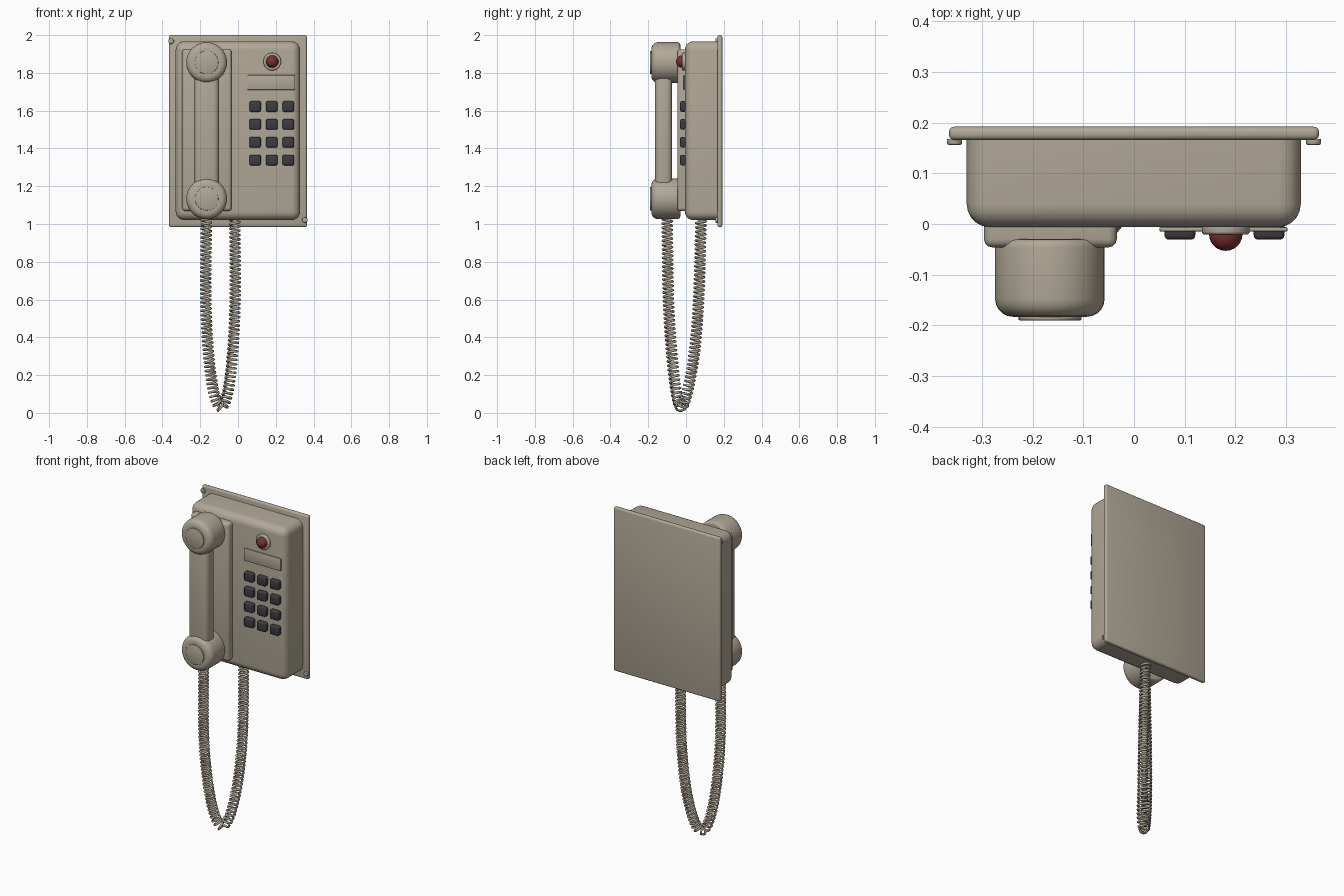
import bpy, bmesh, math
from mathutils import Vector, Matrix

cube = bpy.data.objects.get("Cube")
if cube:
    bpy.data.objects.remove(cube, do_unlink=True)


def material(name, colour):
    m = bpy.data.materials.new(name)
    m.use_nodes = True
    m.diffuse_color = (*colour, 1)
    m.node_tree.nodes["Principled BSDF"].inputs["Base Color"].default_value = (*colour, 1)
    return m


BEIGE = material("beige plastic", (0.44, 0.395, 0.31))
DARK = material("dark keys", (0.045, 0.045, 0.053))
RED = material("red lamp", (0.19, 0.032, 0.026))


def finish(name, bm, mat):
    bmesh.ops.recalc_face_normals(bm, faces=bm.faces)
    mesh = bpy.data.meshes.new(name)
    bm.to_mesh(mesh)
    bm.free()
    mesh.materials.append(mat)
    ob = bpy.data.objects.new(name, mesh)
    bpy.context.collection.objects.link(ob)
    bpy.ops.object.select_all(action="DESELECT")
    ob.select_set(True)
    bpy.context.view_layer.objects.active = ob
    bpy.ops.object.shade_smooth_by_angle(angle=math.radians(35))
    return ob


def box(name, x, y, z, mat, bevel=0, segments=3, flat_back=False):
    """Rounded box from (min, max) ranges; flat_back keeps the rear rim square."""
    lo, hi = Vector((x[0], y[0], z[0])), Vector((x[1], y[1], z[1]))
    bm = bmesh.new()
    bmesh.ops.create_cube(bm, size=1)
    for v in bm.verts:
        v.co = (lo + hi) / 2 + v.co * (hi - lo)
    if bevel:
        edges = [e for e in bm.edges
                 if not (flat_back and all(v.co.y > y[1] - 0.001 for v in e.verts))]
        bmesh.ops.bevel(bm, geom=edges, offset=bevel, segments=segments,
                        profile=0.5, affect="EDGES")
    return finish(name, bm, mat)


def lathe(name, x, z, profile, mat, sides=32):
    """Turn (radius, y) points about an axis running front to back."""
    bm = bmesh.new()
    verts = [bm.verts.new((x + r, y, z)) for r, y in profile]
    edges = [bm.edges.new(p) for p in zip(verts, verts[1:])]
    bmesh.ops.spin(bm, geom=verts + edges, cent=(x, 0, z), axis=(0, 1, 0),
                   angle=math.tau, steps=sides, use_merge=True)
    bmesh.ops.remove_doubles(bm, verts=bm.verts, dist=0.0001)
    return finish(name, bm, mat)


def drum(radius, front, back, round_front, round_back, steps=5):
    """Profile of a disc with rounded rims."""
    turns = [i * math.pi / 2 / steps for i in range(steps + 1)]
    pts = [(0, front)]
    pts += [(radius - round_front * (1 - math.sin(a)),
             front + round_front * (1 - math.cos(a))) for a in turns]
    pts += [(radius - round_back * (1 - math.cos(a)),
             back - round_back * (1 - math.sin(a))) for a in turns]
    return pts + [(0, back)]


# Housing on its wall plate
box("wall_plate", (-0.365, 0.365), (0.166, 0.192), (0.984, 2.0), BEIGE, 0.01)
box("housing", (-0.33, 0.329), (-0.006, 0.17), (1.021, 1.967), BEIGE, 0.045, 5, True)
box("cradle", (-0.296, -0.034), (-0.046, 0.0), (1.069, 1.925), BEIGE, 0.016, 3, True)
for label, sx, sz in (("upper_screw", -0.354, 1.968), ("lower_screw", 0.354, 1.021)):
    lathe(label, sx, sz, drum(0.015, 0.156, 0.168, 0.004, 0.001, 2), BEIGE, 16)

# Handset
HX = -0.166
box("handset_grip", (HX - 0.066, HX + 0.066), (-0.165, -0.074), (1.138, 1.855),
    BEIGE, 0.03, 4)
for label, cz in (("earpiece", 1.855), ("mouthpiece", 1.134)):
    lathe(label + "_cup", HX, cz, drum(0.108, -0.183, -0.03, 0.035, 0.016), BEIGE, 40)
    lathe(label + "_cap", HX, cz, drum(0.062, -0.19, -0.18, 0.002, 0.001, 2), BEIGE)

# Lamp and label plate
lathe("lamp_ring", 0.181, 1.86, drum(0.047, -0.021, 0.0, 0.006, 0.002, 3), BEIGE)
bm = bmesh.new()
bmesh.ops.create_uvsphere(bm, u_segments=24, v_segments=16, radius=0.033,
                          matrix=Matrix.Translation((0.181, -0.02, 1.86)))
finish("lamp", bm, RED)
box("label_plate", (0.05, 0.303), (-0.015, -0.006), (1.71, 1.788), BEIGE, 0.003, 2)

# Keypad
for row in range(4):
    for col in range(3):
        kx, kz = 0.0905 + col * 0.088, 1.622 - row * 0.0945
        box(f"key_{row + 1}_{col + 1}", (kx - 0.0305, kx + 0.0305), (-0.031, 0.0),
            (kz - 0.028, kz + 0.028), DARK, 0.009, 3, True)

# Coiled cord: a helix wound round a hanging path
path = [Vector(p) for p in (
    (-0.167, -0.1, 1.04), (-0.17, -0.093, 0.6), (-0.155, -0.074, 0.3),
    (-0.126, -0.05, 0.1), (-0.09, -0.025, 0.032), (-0.056, 0.004, 0.1),
    (-0.03, 0.042, 0.3), (-0.015, 0.067, 0.6), (-0.017, 0.08, 1.03))]


def spline(t):
    """Smooth curve through the path points, t from 0 to 1."""
    s = min(t, 0.99999) * (len(path) - 1)
    i, f = int(s), s - int(s)
    b, c = path[i], path[i + 1]
    a = path[i - 1] if i else 2 * b - c
    d = path[i + 2] if i + 2 < len(path) else 2 * c - b
    return 0.5 * (2 * b + (c - a) * f + (2 * a - 5 * b + 4 * c - d) * f * f
                  + (3 * b - a - 3 * c + d) * f ** 3)


samples = [spline(i / 400) for i in range(401)]
lengths = [0]
for p, q in zip(samples, samples[1:]):
    lengths.append(lengths[-1] + (q - p).length)

TURNS, PER_TURN, COIL, WIRE = 90, 14, 0.025, 0.0065
side = Vector((0.77, -0.64, 0)).cross(Vector((0, 0, 1))).normalized()
curve = bpy.data.curves.new("cord", "CURVE")
curve.dimensions = "3D"
curve.bevel_depth = WIRE
curve.bevel_resolution = 1
curve.use_fill_caps = True
line = curve.splines.new("POLY")
total = TURNS * PER_TURN
line.points.add(total)
k = 0
for n in range(total + 1):
    want = lengths[-1] * n / total
    while k < 399 and lengths[k + 1] < want:
        k += 1
    f = (want - lengths[k]) / (lengths[k + 1] - lengths[k])
    tangent = (samples[min(k + 2, 400)] - samples[max(k - 1, 0)]).normalized()
    u = tangent.cross(side).normalized()
    v = tangent.cross(u)
    a = math.tau * n / PER_TURN
    point = samples[k].lerp(samples[k + 1], f) + COIL * (u * math.cos(a) + v * math.sin(a))
    line.points[n].co = (point.x, point.y, max(point.z, WIRE), 1)
curve.materials.append(BEIGE)
cord = bpy.data.objects.new("coiled_cord", curve)
bpy.context.collection.objects.link(cord)
bpy.ops.object.select_all(action="DESELECT")
cord.select_set(True)
bpy.context.view_layer.objects.active = cord
bpy.ops.object.convert(target="MESH")
bpy.ops.object.shade_smooth_by_angle(angle=math.radians(60))
